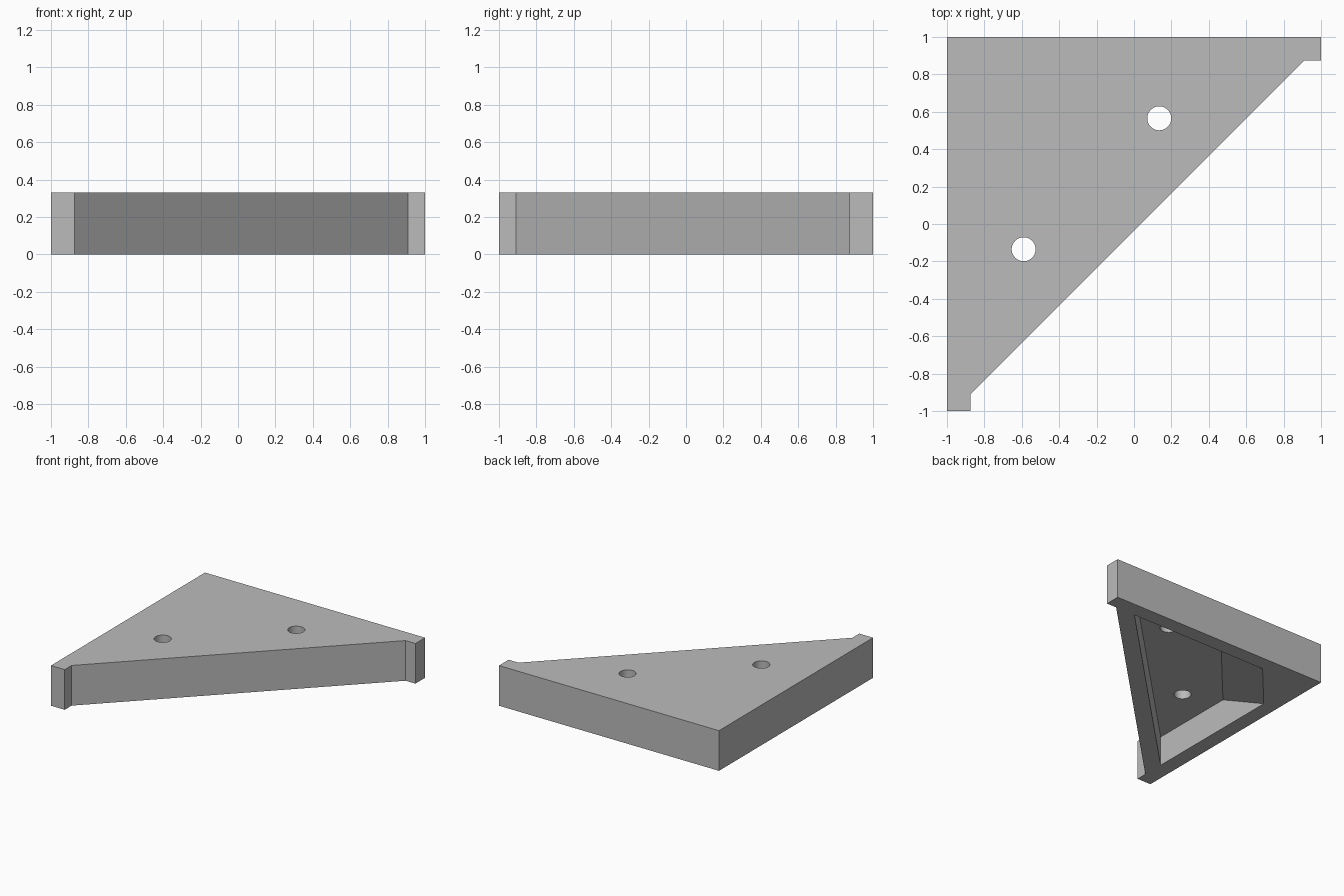
import bpy
import bmesh

HEIGHT = 0.33
CEILING = 0.245   # top of the hollow underneath

cube = bpy.data.objects.get("Cube")
if cube:
    bpy.data.objects.remove(cube, do_unlink=True)

grey = bpy.data.materials.new("plain grey")
grey.use_nodes = True
colour = (0.5, 0.5, 0.5, 1)
grey.diffuse_color = colour
grey.node_tree.nodes["Principled BSDF"].inputs["Base Color"].default_value = colour


def loft(name, bottom, top, z0, z1):
    """Solid between two outlines with the same number of points."""
    bm = bmesh.new()
    low = [bm.verts.new((x, y, z0)) for x, y in bottom]
    high = [bm.verts.new((x, y, z1)) for x, y in top]
    bm.faces.new(low)
    bm.faces.new(high)
    for i in range(len(low)):
        j = (i + 1) % len(low)
        bm.faces.new((low[i], low[j], high[j], high[i]))
    bmesh.ops.recalc_face_normals(bm, faces=bm.faces)
    mesh = bpy.data.meshes.new(name)
    bm.to_mesh(mesh)
    bm.free()
    mesh.materials.append(grey)
    obj = bpy.data.objects.new(name, mesh)
    bpy.context.collection.objects.link(obj)
    return obj


def cut(target, cutter):
    """Subtract the cutter for good, then remove it."""
    cutter.hide_render = True
    mod = target.modifiers.new(cutter.name, "BOOLEAN")
    mod.operation = "DIFFERENCE"
    mod.solver = "EXACT"
    mod.object = cutter
    bpy.context.view_layer.objects.active = target
    bpy.ops.object.modifier_apply(modifier=mod.name)
    bpy.data.objects.remove(cutter, do_unlink=True)


# Triangular block with a small square foot at each sharp corner
outline = [(-1, 1), (-1, -1), (-0.875, -1), (-0.875, -0.91),
           (0.91, 0.875), (1, 0.875), (1, 1)]
bracket = loft("corner_bracket", outline, outline, 0, HEIGHT)

# Hollow underneath, with a sloping wall across the square corner
rim = [(-0.875, -0.73), (0.73, 0.875), (-0.53, 0.875), (-0.875, 0.478)]
roof = [rim[0], rim[1], (-0.114, 0.875), (-0.875, 0)]
drop = 0.1
mouth = [tuple(a - (b - a) * drop / CEILING for a, b in zip(p, q))
         for p, q in zip(rim, roof)]
cut(bracket, loft("hollow_cutter", mouth, roof, -drop, CEILING))

# Two screw holes through the top plate
for x, y in ((0.135, 0.565), (-0.59, -0.135)):
    bpy.ops.mesh.primitive_cylinder_add(vertices=48, radius=0.064, depth=0.4,
                                        location=(x, y, HEIGHT))
    hole = bpy.context.object
    hole.name = "hole_cutter"
    hole.data.materials.append(grey)
    cut(bracket, hole)

# Smooth hole walls, crisp edges elsewhere
bpy.ops.object.select_all(action="DESELECT")
bracket.select_set(True)
bpy.context.view_layer.objects.active = bracket
bpy.ops.object.shade_smooth_by_angle(angle=0.52)
